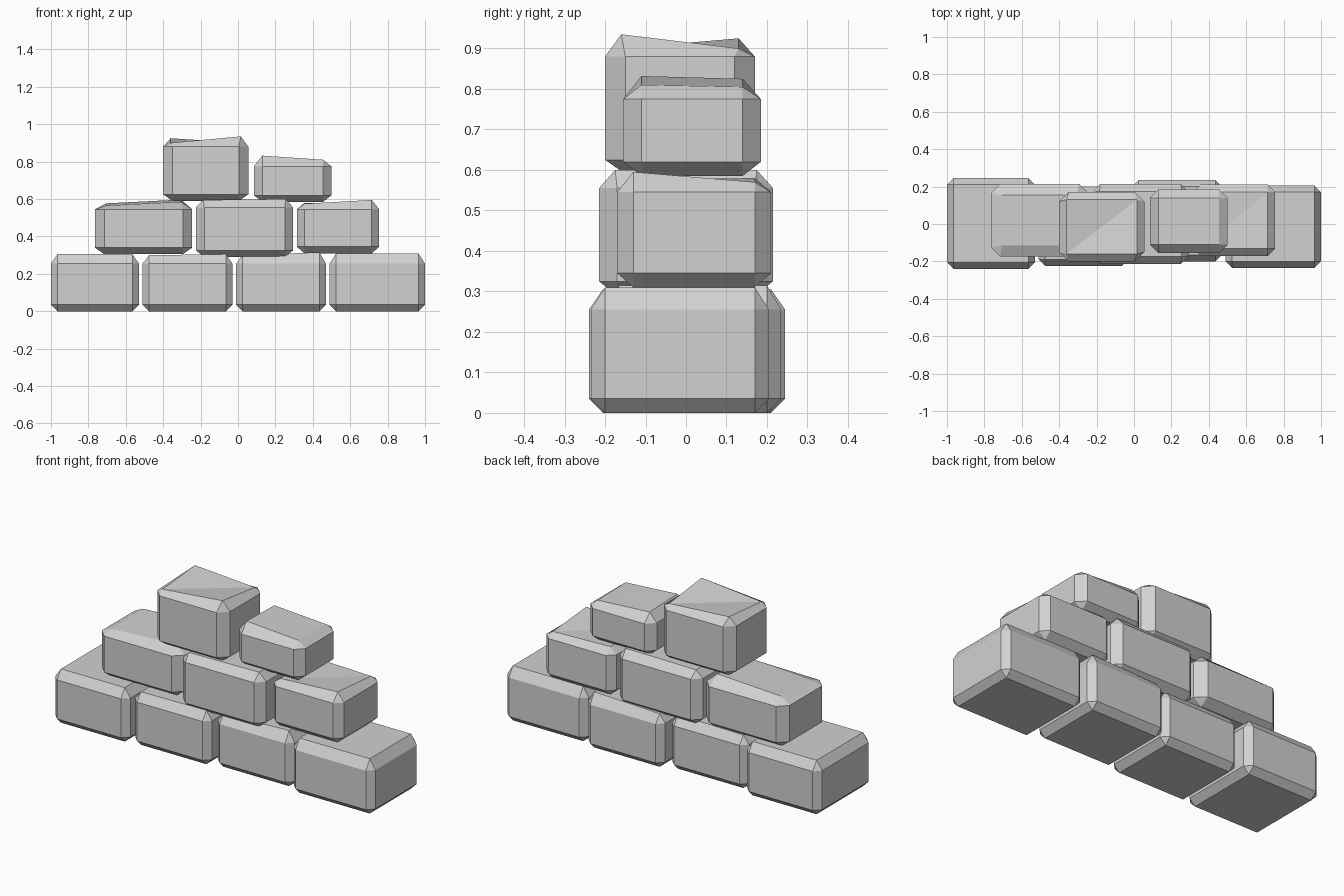
import bpy
import bmesh
from itertools import product

default_cube = bpy.data.objects.get("Cube")
if default_cube:
    bpy.data.objects.remove(default_cube, do_unlink=True)

# Pale grey stone
stone_grey = bpy.data.materials.new("stone grey")
stone_grey.use_nodes = True
colour = (0.64, 0.64, 0.64, 1)
stone_grey.diffuse_color = colour
stone_grey.node_tree.nodes["Principled BSDF"].inputs["Base Color"].default_value = colour


def add_stone(name, x_range, y_range, base, shoulder, tops, chamfer, top_inset):
    """Chamfered block; tops are heights front left, front right, back right, back left as seen."""
    bm = bmesh.new()
    signs = (0, 1)
    height = dict(zip(((0, 0), (1, 0), (1, 1), (0, 1)), tops))
    corner = {}

    # Each corner is cut into three points, one lying on each neighbouring face
    for sx, sy, sz in product(signs, repeat=3):
        x, y = x_range[sx], y_range[sy]
        inner_x = x + chamfer * (1 - 2 * sx)
        inner_y = y + chamfer * (1 - 2 * sy)
        side_z = shoulder if sz else base + 0.035
        cap_z = height[sx, sy] if sz else base
        inset = top_inset if sz else chamfer
        cap = (x + inset * (1 - 2 * sx), y + inset * (1 - 2 * sy), cap_z)
        points = ((x, inner_y, side_z), (inner_x, y, side_z), cap)
        corner[sx, sy, sz] = [bm.verts.new(p) for p in points]
        bm.faces.new(corner[sx, sy, sz])

    def key(axis, value, other, a, b):
        k = [0, 0, 0]
        k[axis], k[other], k[3 - axis - other] = value, a, b
        return tuple(k)

    for axis in range(3):
        u, v = [a for a in range(3) if a != axis]
        # Main flat faces, the top folded along its diagonal
        for s in signs:
            loop = [corner[key(axis, s, u, a, b)][axis]
                    for a, b in ((0, 0), (1, 0), (1, 1), (0, 1))]
            if axis == 2 and s:
                bm.faces.new(loop[:3])
                bm.faces.new((loop[0], loop[2], loop[3]))
            else:
                bm.faces.new(loop)
        # Chamfers along the edges parallel to this axis
        for a, b in product(signs, repeat=2):
            low = corner[key(axis, 0, u, a, b)]
            high = corner[key(axis, 1, u, a, b)]
            bm.faces.new((low[u], low[v], high[v], high[u]))

    bmesh.ops.recalc_face_normals(bm, faces=bm.faces)
    mesh = bpy.data.meshes.new(name)
    bm.to_mesh(mesh)
    bm.free()
    mesh.materials.append(stone_grey)
    bpy.context.collection.objects.link(bpy.data.objects.new(name, mesh))


# Bottom row of four wide blocks
bottom_row = (
    ((-1, -0.53), (-0.24, 0.245), (0.305, 0.305)),
    ((-0.51, -0.03), (-0.225, 0.2), (0.3, 0.305)),
    ((-0.01, 0.47), (-0.2, 0.235), (0.3, 0.315)),
    ((0.49, 1), (-0.235, 0.205), (0.31, 0.31)),
)
for i, (xs, ys, (left, right)) in enumerate(bottom_row):
    add_stone(f"bottom_stone_{i + 1}", xs, ys, 0, 0.255,
              (left, right, right, left), 0.035, 0.035)

# Middle row of three uneven blocks
add_stone("middle_stone_1", (-0.765, -0.245), (-0.175, 0.215), 0.305, 0.545,
          (0.565, 0.585, 0.597, 0.577), 0.05, 0.06)
add_stone("middle_stone_2", (-0.225, 0.295), (-0.215, 0.215), 0.29, 0.555,
          (0.595, 0.6, 0.6, 0.595), 0.045, 0.04)
add_stone("middle_stone_3", (0.315, 0.755), (-0.17, 0.21), 0.31, 0.545,
          (0.575, 0.595, 0.57, 0.58), 0.04, 0.04)

# Two crowning blocks
add_stone("top_stone_tall", (-0.4, 0.055), (-0.2, 0.17), 0.59, 0.88,
          (0.9, 0.935, 0.9, 0.925), 0.05, 0.04)
add_stone("top_stone_short", (0.085, 0.5), (-0.155, 0.185), 0.585, 0.775,
          (0.832, 0.81, 0.805, 0.825), 0.045, 0.045)
